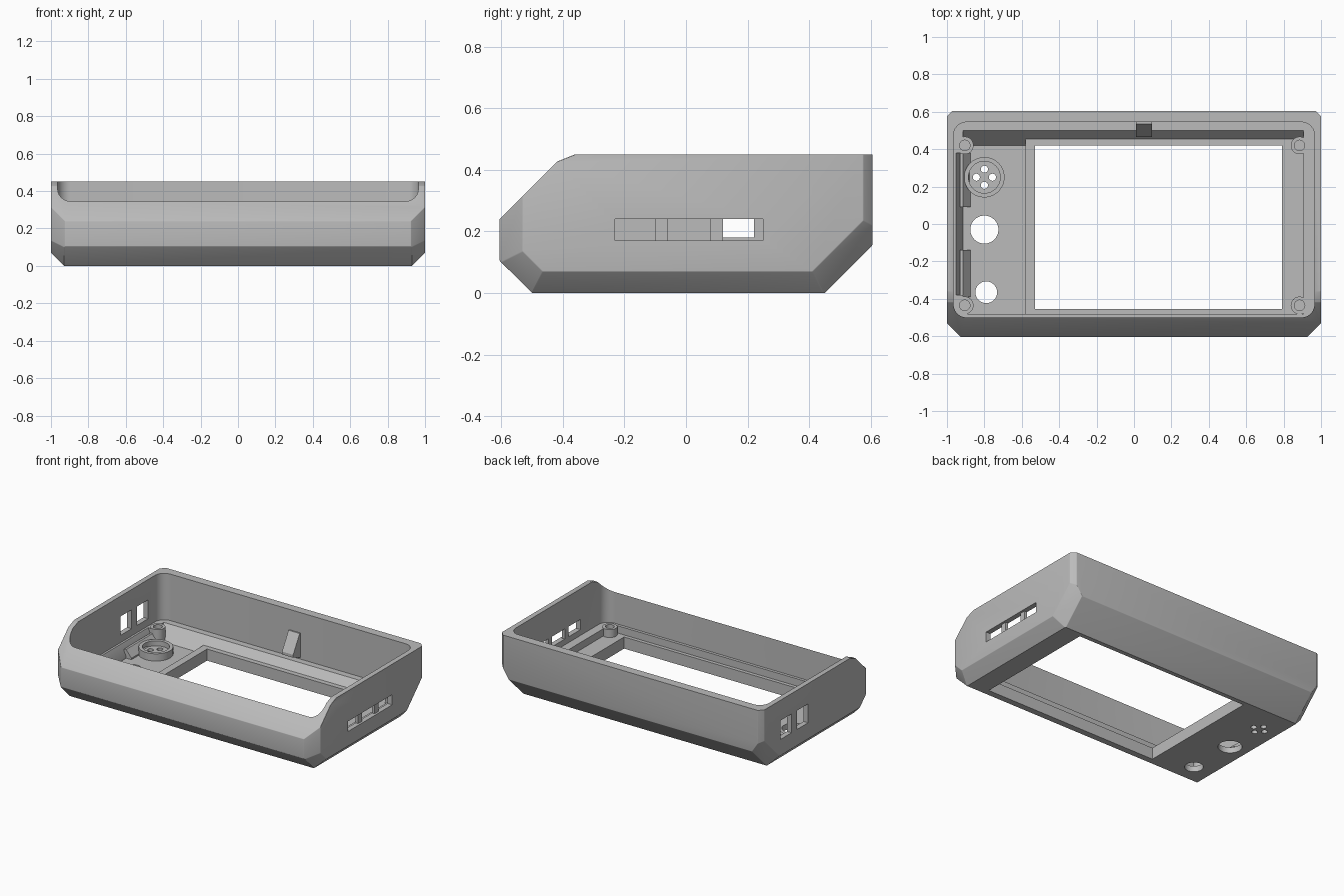
import bpy
import bmesh
from math import radians
from mathutils import Vector

if "Cube" in bpy.data.objects:
    bpy.data.objects.remove(bpy.data.objects["Cube"], do_unlink=True)

grey = bpy.data.materials.new("plain grey")
grey.use_nodes = True
grey.diffuse_color = (0.5, 0.5, 0.5, 1)
grey.node_tree.nodes["Principled BSDF"].inputs["Base Color"].default_value = (0.5, 0.5, 0.5, 1)


def finish(name, bm):
    bmesh.ops.recalc_face_normals(bm, faces=bm.faces)
    mesh = bpy.data.meshes.new(name)
    bm.to_mesh(mesh)
    bm.free()
    mesh.materials.append(grey)
    obj = bpy.data.objects.new(name, mesh)
    bpy.context.collection.objects.link(obj)
    return obj


def box(name, x, y, z, corner=0):
    """Box from three ranges, with optional rounded upright edges."""
    bm = bmesh.new()
    bmesh.ops.create_cube(bm, size=1)
    for v in bm.verts:
        v.co = [r[1] if c > 0 else r[0] for c, r in zip(v.co, (x, y, z))]
    if corner:
        upright = [e for e in bm.edges if abs(e.verts[0].co.z - e.verts[1].co.z) > 0.01]
        bmesh.ops.bevel(bm, geom=upright, offset=corner, segments=6, profile=0.5, affect='EDGES')
    return finish(name, bm)


def prism(name, profile, axis, lo, hi):
    """Profile extruded along the x or y axis."""
    bm = bmesh.new()

    def place(u, v):
        return (lo, u, v) if axis == 'x' else (u, lo, v)
    face = bm.faces.new([bm.verts.new(place(u, v)) for u, v in profile])
    out = bmesh.ops.extrude_face_region(bm, geom=[face])
    step = Vector((hi - lo, 0, 0) if axis == 'x' else (0, hi - lo, 0))
    bmesh.ops.translate(bm, vec=step, verts=[v for v in out["geom"] if isinstance(v, bmesh.types.BMVert)])
    return finish(name, bm)


def cylinder(name, x, y, radius, z0, z1):
    bm = bmesh.new()
    bmesh.ops.create_cone(bm, cap_ends=True, segments=40, radius1=radius, radius2=radius, depth=z1 - z0)
    bmesh.ops.translate(bm, vec=(x, y, (z0 + z1) / 2), verts=bm.verts)
    return finish(name, bm)


def cut(obj, cutter):
    cutter.hide_render = True
    mod = obj.modifiers.new("cut", 'BOOLEAN')
    mod.operation = 'DIFFERENCE'
    mod.solver = 'EXACT'
    mod.object = cutter
    bpy.context.view_layer.objects.active = obj
    bpy.ops.object.modifier_apply(modifier=mod.name)
    bpy.data.objects.remove(cutter, do_unlink=True)


# Outer shell: a block trimmed by sloping planes
bm = bmesh.new()
bmesh.ops.create_cube(bm, size=1)
for v in bm.verts:
    v.co = (v.co.x * 2, v.co.y * 1.21, (v.co.z + 0.5) * 0.45)
trims = [
    ((0, -0.605, 0.24), (0, -1, 1)),        # front upper slope
    ((0, -0.36, 0.45), (0, -0.4, 1)),       # softened slope top
    ((0, -0.605, 0.105), (0, -1, -1)),      # front lower slope
    ((0, 0.605, 0.155), (0, 1, -1)),        # back lower slope
]
for s in (-1, 1):
    trims += [
        ((s, 0, 0.07), (s, 0, -1)),             # side lower edge
        ((s, -0.53, 0), (s, -1, 0)),            # front upright corner
        ((s, 0.575, 0), (s, 1, 0)),             # back upright corner
        ((s, -0.54, 0.145), (s * 1.5, -1, -1)),  # front lower corner
        ((s, 0.57, 0.23), (s * 1.5, 1, -1)),    # back lower corner
    ]
for point, normal in trims:
    geom = bm.verts[:] + bm.edges[:] + bm.faces[:]
    res = bmesh.ops.bisect_plane(bm, geom=geom, plane_co=point, plane_no=normal, clear_outer=True)
    rim = [e for e in res["geom_cut"] if isinstance(e, bmesh.types.BMEdge)]
    if rim:
        bmesh.ops.contextual_create(bm, geom=rim)
bmesh.ops.remove_doubles(bm, verts=bm.verts, dist=0.0005)
bmesh.ops.recalc_face_normals(bm, faces=bm.faces)
soft = [e for e in bm.edges if len(e.link_faces) == 2
        and not all(v.co.z < 0.001 for v in e.verts)
        and not all(v.co.z > 0.449 for v in e.verts)]
bmesh.ops.bevel(bm, geom=soft, offset=0.014, segments=3, profile=0.5, affect='EDGES', clamp_overlap=True)
shell = finish("shell", bm)

# Cavity, raised deck around the window and lower floor on the side
cut(shell, box("cavity", (-0.965, 0.965), (-0.5, 0.545), (0.13, 0.7), 0.07))
cut(shell, prism("side_floor", [(-0.48, 0.04), (0.42, 0.04), (0.5, 0.13), (0.5, 0.2), (-0.48, 0.2)],
                 'x', -0.915, -0.58))
cut(shell, prism("deck", [(-0.48, 0.08), (0.455, 0.08), (0.5, 0.13), (0.5, 0.2), (-0.48, 0.2)],
                 'x', -0.6, 0.905))
cut(shell, prism("side_notch", [(-0.955, 0.14), (-0.915, 0.05), (-0.9, 0.05), (-0.9, 0.2), (-0.955, 0.2)],
                 'y', -0.38, 0.38))
cut(shell, box("window", (-0.53, 0.79), (-0.455, 0.42), (-0.1, 0.3)))

# Side openings
cut(shell, box("slot_recess", (0.985, 1.1), (-0.23, 0.25), (0.17, 0.24)))
for y0, y1 in ((-0.23, -0.10), (-0.06, 0.08), (0.12, 0.25)):
    cut(shell, box("slot", (0.94, 1.1), (y0, y1), (0.17, 0.24)))
for y0, y1 in ((0.10, 0.22), (0.28, 0.40)):
    cut(shell, box("port", (-1.1, -0.94), (y0, y1), (0.18, 0.31)))

# Round button holes
for x, y, r in ((-0.8, -0.03, 0.075), (-0.79, -0.365, 0.058)):
    cut(shell, cylinder("button_hole", x, y, r, -0.1, 0.12))

# Sound cup with four small holes
cup = cylinder("sound_cup", -0.8, 0.25, 0.108, 0.03, 0.09)
cut(cup, cylinder("cup_inside", -0.8, 0.25, 0.085, 0.055, 0.2))
for dx, dy in ((0.043, 0), (-0.043, 0), (0, 0.043), (0, -0.043)):
    for part in (shell, cup):
        cut(part, cylinder("sound_hole", -0.8 + dx, 0.25 + dy, 0.019, -0.1, 0.2))
parts = [shell, cup]

# Screw bosses in the corners
for x, side in ((-0.905, "right"), (0.885, "left")):
    for y, end in ((0.42, "back"), (-0.435, "front")):
        boss = cylinder(f"screw_boss_{end}_{side}", x, y, 0.047, 0.03, 0.135)
        for part in (shell, boss):
            cut(part, cylinder("screw_hole", x, y, 0.028, 0.06, 0.2))
        parts.append(boss)

# Sloped guides beside the side floor
for name, y0, y1 in (("back_guide", 0.09, 0.38), ("front_guide", -0.39, -0.14)):
    parts.append(prism(name, [(-0.93, 0.03), (-0.875, 0.03), (-0.875, 0.05), (-0.915, 0.1), (-0.93, 0.1)],
                       'y', y0, y1))

# Wedge clip on the back wall
parts.append(prism("wedge_clip", [(0.55, 0.14), (0.465, 0.17), (0.465, 0.19), (0.535, 0.31), (0.55, 0.31)],
                   'x', 0.01, 0.095))

for part in parts:
    bpy.ops.object.select_all(action='DESELECT')
    part.select_set(True)
    bpy.context.view_layer.objects.active = part
    bpy.ops.object.shade_smooth_by_angle(angle=radians(25))
